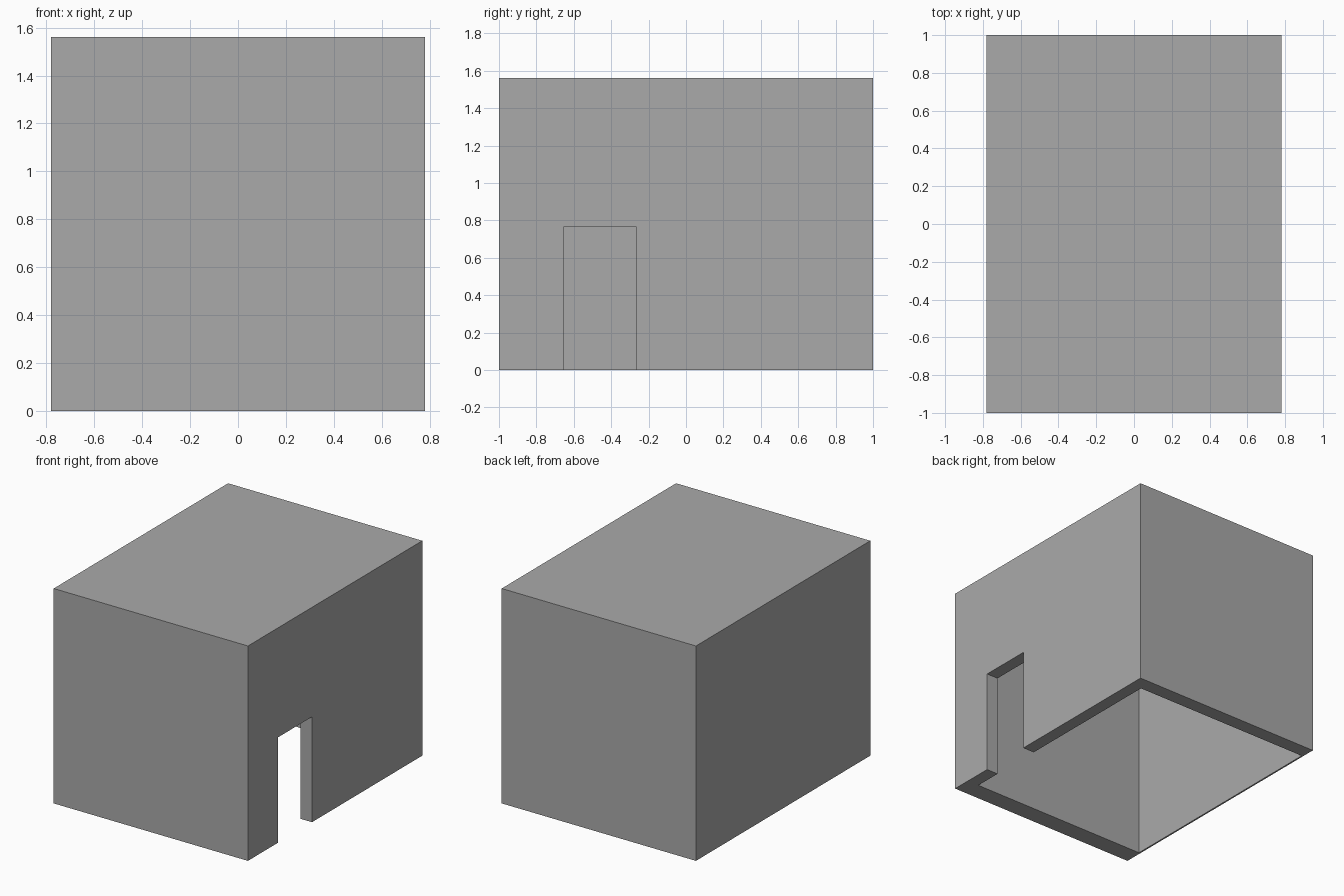
import bpy
import bmesh

if "Cube" in bpy.data.objects:
    bpy.data.objects.remove(bpy.data.objects["Cube"])

# Hollow box shelter: open underneath, with one doorway in the right wall.
X, Y, H = 0.78, 1.0, 1.56                 # outer half sizes and height
IX0, IX1 = -0.768, 0.686                  # inner room, left and right
IY0, IY1 = -0.862, 0.893                  # inner room, front and back
CEILING = 1.46
DOOR_Y0, DOOR_Y1, DOOR_H = -0.655, -0.265, 0.765

grey = bpy.data.materials.new("plain grey")
grey.diffuse_color = (0.4, 0.4, 0.4, 1)
grey.use_nodes = True
grey.node_tree.nodes["Principled BSDF"].inputs["Base Color"].default_value = grey.diffuse_color


def box(name, lo, hi):
    bm = bmesh.new()
    bmesh.ops.create_cube(bm, size=1)
    for v in bm.verts:
        v.co = [lo[i] if v.co[i] < 0 else hi[i] for i in range(3)]
    mesh = bpy.data.meshes.new(name)
    bm.to_mesh(mesh)
    bm.free()
    mesh.materials.append(grey)
    obj = bpy.data.objects.new(name, mesh)
    bpy.context.collection.objects.link(obj)
    return obj


def cut(target, cutter):
    cutter.hide_render = True
    cutter.hide_set(True)
    mod = target.modifiers.new(cutter.name, 'BOOLEAN')
    mod.operation = 'DIFFERENCE'
    mod.solver = 'EXACT'
    mod.object = cutter
    bpy.context.view_layer.objects.active = target
    bpy.ops.object.modifier_apply(modifier=mod.name)
    bpy.data.objects.remove(cutter)


# Outer shell
shell = box("house_shell", (-X, -Y, 0), (X, Y, H))

# Room hollowed out through the open bottom
cut(shell, box("room_cutter", (IX0, IY0, -0.2), (IX1, IY1, CEILING)))

# Doorway in the right wall
cut(shell, box("doorway_cutter", (0.5, DOOR_Y0, -0.1), (X + 0.2, DOOR_Y1, DOOR_H)))
